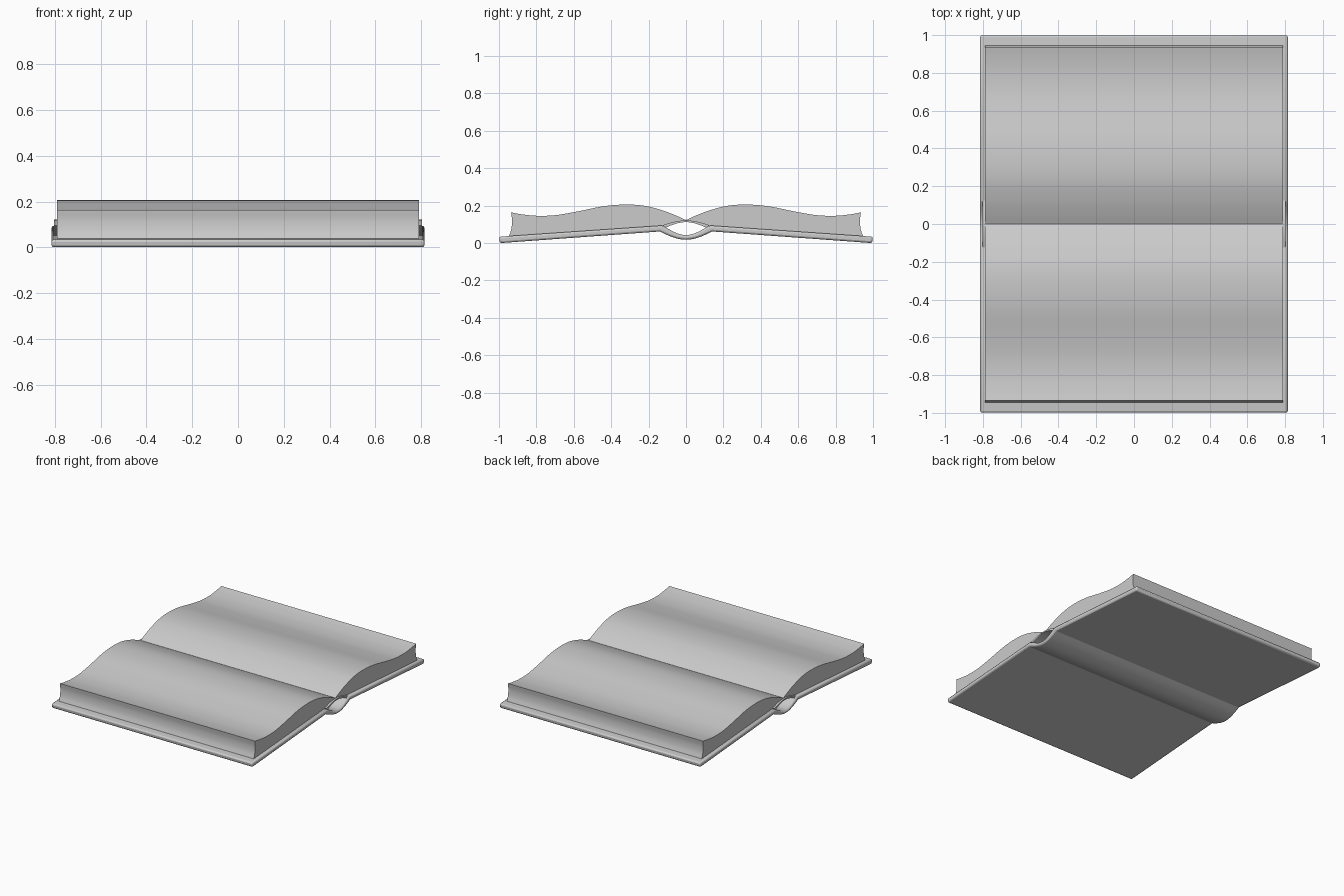
import bpy, bmesh, math
from mathutils import Vector

if "Cube" in bpy.data.objects:
    bpy.data.objects.remove(bpy.data.objects["Cube"])


def smooth_path(pts, n=6):
    """Catmull-Rom curve through (y, z) points."""
    p = [Vector(q) for q in pts]
    p = [2 * p[0] - p[1]] + p + [2 * p[-1] - p[-2]]
    out = []
    for i in range(1, len(p) - 2):
        a, b, c, d = p[i - 1:i + 3]
        for k in range(n):
            t = k / n
            out.append(0.5 * (2 * b + (c - a) * t + (2 * a - 5 * b + 4 * c - d) * t * t
                              + (3 * b - a - 3 * c + d) * t ** 3))
    return [tuple(v) for v in out] + [tuple(pts[-1])]


def arc(y, z_end, z_mid, n=16):
    """Shallow curve from -y to y, with its middle at z_mid."""
    return [(y * t, z_mid + (z_end - z_mid) * (1 - math.cos(t * math.pi / 2)))
            for t in (2 * i / n - 1 for i in range(n + 1))]


def mirrored(pts):
    return [(-y, z) for y, z in reversed(pts)]


def extrude(name, profile, half_x, bevel=0):
    """Extrude a closed (y, z) profile along x."""
    bm = bmesh.new()
    face = bm.faces.new([bm.verts.new((-half_x, y, z)) for y, z in profile])
    res = bmesh.ops.extrude_face_region(bm, geom=[face])
    verts = [g for g in res["geom"] if isinstance(g, bmesh.types.BMVert)]
    bmesh.ops.translate(bm, verts=verts, vec=(2 * half_x, 0, 0))
    bmesh.ops.recalc_face_normals(bm, faces=bm.faces)
    mesh = bpy.data.meshes.new(name)
    bm.to_mesh(mesh)
    bm.free()
    ob = bpy.data.objects.new(name, mesh)
    bpy.context.collection.objects.link(ob)
    if bevel:
        mod = ob.modifiers.new("bevel", 'BEVEL')
        mod.width, mod.segments = bevel, 2
        mod.limit_method, mod.angle_limit = 'ANGLE', math.radians(55)
    bpy.ops.object.select_all(action='DESELECT')
    ob.select_set(True)
    bpy.context.view_layer.objects.active = ob
    bpy.ops.object.shade_smooth_by_angle(angle=math.radians(30))
    return ob


# Hard cover: two sloping boards joined by a rounded, sagging spine
outer = [(-0.995, 0.0)] + arc(0.14, 0.062, 0.018) + [(0.995, 0.0)]
inner = [(1.0, 0.034), (0.13, 0.094)] + list(reversed(arc(0.105, 0.082, 0.043))) \
    + [(-0.13, 0.094), (-1.0, 0.034)]
extrude("cover", outer + inner, 0.815, 0.01)

# Page block: wavy top, curved fore-edges, arched underside at the spine
top = smooth_path([(0, 0.123), (0.06, 0.15), (0.13, 0.176), (0.22, 0.199), (0.32, 0.206),
                   (0.44, 0.197), (0.58, 0.169), (0.7, 0.149), (0.8, 0.146),
                   (0.88, 0.154), (0.935, 0.164)])
fore_edge = smooth_path([(0.935, 0.164), (0.93, 0.12), (0.934, 0.075), (0.947, 0.034)])
half = top + fore_edge[1:]
under = list(reversed(arc(0.12, 0.09, 0.113)))
extrude("page_block", mirrored(half)[:-1] + half + under, 0.79)

# Binding strip glued along the arched back of the pages
strip = arc(0.125, 0.096, 0.121) + list(reversed(arc(0.11, 0.082, 0.112)))
extrude("binding_strip", strip, 0.803)
